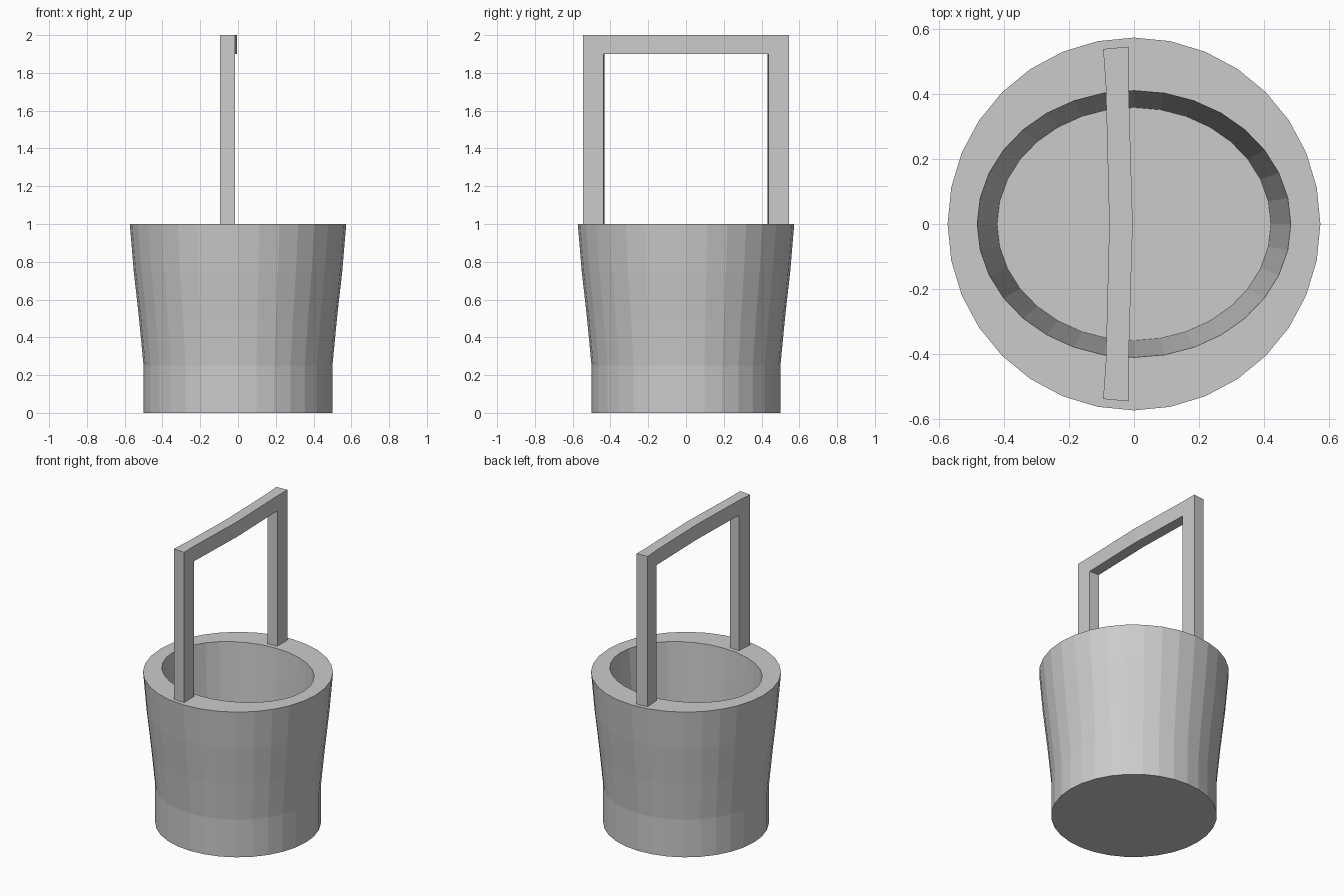
import bpy, bmesh
from math import cos, sin, pi

if "Cube" in bpy.data.objects:
    bpy.data.objects.remove(bpy.data.objects["Cube"])

SIDES = 32


def finish(bm, name):
    bmesh.ops.recalc_face_normals(bm, faces=bm.faces)
    mesh = bpy.data.meshes.new(name)
    bm.to_mesh(mesh)
    bm.free()
    obj = bpy.data.objects.new(name, mesh)
    bpy.context.collection.objects.link(obj)
    return obj


# Bucket: flared outside, oval hollow inside; rings are (x radius, y radius, z)
rings = [(0.50, 0.50, 0), (0.50, 0.50, 0.25), (0.524, 0.524, 0.5),
         (0.552, 0.552, 0.75), (0.573, 0.573, 1.0),
         (0.482, 0.41, 1.0), (0.421, 0.358, 0.1)]
bm = bmesh.new()
loops = [[bm.verts.new((rx * cos(2 * pi * i / SIDES), ry * sin(2 * pi * i / SIDES), z))
          for i in range(SIDES)] for rx, ry, z in rings]
for a, b in zip(loops, loops[1:]):
    for i in range(SIDES):
        j = (i + 1) % SIDES
        bm.faces.new((a[i], a[j], b[j], b[i]))
bm.faces.new(loops[0])
bm.faces.new(loops[-1])
finish(bm, "bucket")

# Handle: two posts and a slightly bowed crossbar
# plan stations: (left x, left y, right x, right y)
stations = {"outer": (-0.095, 0.538, -0.017, 0.545),
            "inner": (-0.087, 0.432, -0.017, 0.437),
            "mid": (-0.076, 0, -0.004, 0)}
bm = bmesh.new()
cache = {}


def pair(station, side, z):
    """Left and right vertices at one station and height."""
    key = (station, 1 if station == "mid" else side, z)
    if key not in cache:
        lx, ly, rx, ry = stations[station]
        cache[key] = (bm.verts.new((lx, side * ly, z)), bm.verts.new((rx, side * ry, z)))
    return cache[key]


for s in (1, -1):
    post = [pair("outer", s, 1), pair("outer", s, 2), pair("inner", s, 2),
            pair("inner", s, 1.9), pair("inner", s, 1)]
    bar = [pair("inner", s, 1.9), pair("inner", s, 2), pair("mid", s, 2), pair("mid", s, 1.9)]
    # left and right sides
    for cell in (post, bar):
        for k in (0, 1):
            bm.faces.new([p[k] for p in cell])
    # outer, top, inner and underside strips
    strips = [(post[0], post[1]), (post[1], post[2]), (post[3], post[4]),
              (post[4], post[0]), (bar[1], bar[2]), (bar[3], bar[0])]
    for a, b in strips:
        bm.faces.new((a[0], a[1], b[1], b[0]))
finish(bm, "handle")
